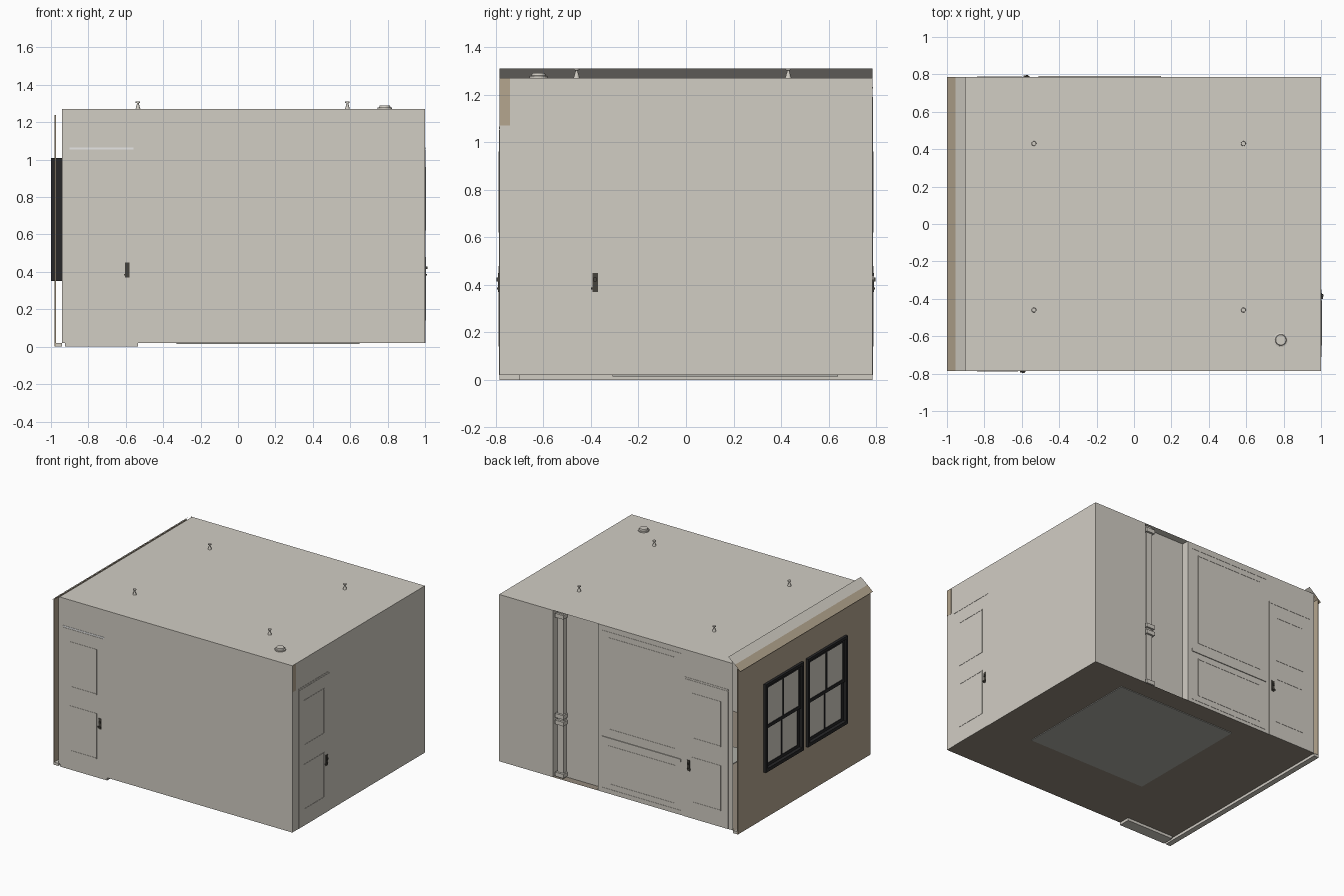
import bpy, bmesh, math

if "Cube" in bpy.data.objects:
    bpy.data.objects.remove(bpy.data.objects["Cube"])


def material(name, rgb):
    m = bpy.data.materials.new(name)
    m.diffuse_color = (*rgb, 1)
    m.use_nodes = True
    m.node_tree.nodes["Principled BSDF"].inputs["Base Color"].default_value = m.diffuse_color
    return m


WALL = material("warm grey plaster", (0.64, 0.61, 0.55))
TAN = material("tan siding", (0.46, 0.38, 0.275))
FLOOR = material("brown floor", (0.29, 0.25, 0.20))
RUG = material("grey rug", (0.42, 0.42, 0.385))
BLACK = material("black window frame", (0.02, 0.02, 0.021))
WHITE = material("white trim", (0.95, 0.95, 0.94))
METAL = material("dark bronze", (0.06, 0.055, 0.045))


def finish(name, bm, mat):
    me = bpy.data.meshes.new(name)
    bm.to_mesh(me)
    bm.free()
    me.materials.append(mat)
    ob = bpy.data.objects.new(name, me)
    bpy.context.collection.objects.link(ob)
    return ob


def boxes(name, mat, *spans):
    """One object made of boxes, each (x0, x1, y0, y1, z0, z1)."""
    bm = bmesh.new()
    for x0, x1, y0, y1, z0, z1 in spans:
        vs = bmesh.ops.create_cube(bm, size=1)["verts"]
        for v in vs:
            v.co = ((x0 + x1) / 2 + v.co.x * (x1 - x0),
                    (y0 + y1) / 2 + v.co.y * (y1 - y0),
                    (z0 + z1) / 2 + v.co.z * (z1 - z0))
    return finish(name, bm, mat)


def extruded(name, mat, path, a, b, axis):
    """Sheet made by sweeping an open path along z, or an (x, z) path along y."""
    bm = bmesh.new()
    place = (lambda p, t: (p[0], p[1], t)) if axis == "z" else (lambda p, t: (p[0], t, p[1]))
    rows = [[bm.verts.new(place(p, t)) for p in path] for t in (a, b)]
    for i in range(len(path) - 1):
        bm.faces.new((rows[0][i], rows[0][i + 1], rows[1][i + 1], rows[1][i]))
    return finish(name, bm, mat)


def sheet(name, mat, x0, x1, y0, y1, z):
    return extruded(name, mat, [(x0, z), (x1, z)], y0, y1, "y")


def turned(name, mat, x, y, profile, sides=16):
    """Solid of revolution from (radius, z) pairs."""
    bm = bmesh.new()
    rings = [[bm.verts.new((x + r * math.cos(i * math.tau / sides),
                            y + r * math.sin(i * math.tau / sides), z))
              for i in range(sides)] for r, z in profile]
    for lo, hi in zip(rings, rings[1:]):
        for i in range(sides):
            j = (i + 1) % sides
            bm.faces.new((lo[i], lo[j], hi[j], hi[i]))
    bm.faces.new(rings[-1])
    return finish(name, bm, mat)


Y, TOP, BASE = 0.785, 1.27, 0.02
IN = 0.73                         # plane of the back recess

# Room shell
extruded("front_wall", WALL, [(-0.94, -Y), (1, -Y)], BASE, TOP, "z")
extruded("right_wall", WALL, [(1, -Y), (1, Y)], BASE, TOP, "z")
extruded("back_wall", WALL, [(1, Y), (0.555, Y), (0.555, IN), (0.18, IN),
                             (0.18, Y), (-0.94, Y)], BASE, TOP, "z")
sheet("ceiling", WALL, -0.93, 1, -Y, Y, TOP)
sheet("floor", FLOOR, -0.98, 1, -Y, Y, BASE)
boxes("rug", RUG, (-0.33, 0.65, -0.31, 0.64, 0.015, 0.025))
boxes("corner_patch", TAN, (0.998, 1.001, -Y, -0.74, 1.07, TOP - 0.002))

# Siding wall with two window openings, made of strips around them
SX = -0.98
WZ0, WZ1 = 0.35, 1.01
WINDOWS = [(0.03, 0.48), (-0.49, -0.02)]
boxes("siding_wall", TAN,
      (SX, SX + 0.006, -Y, Y, 0, WZ0), (SX, SX + 0.006, -Y, Y, WZ1, 1.24),
      (SX, SX + 0.006, 0.48, Y, WZ0, WZ1), (SX, SX + 0.006, -Y, -0.49, WZ0, WZ1),
      (SX, SX + 0.006, -0.02, 0.03, WZ0, WZ1))
boxes("siding_sill_board", WALL, (SX + 0.006, -0.94, -Y, Y, 0, BASE))

# Sloping eave above the siding wall
extruded("eave_soffit", TAN, [(-1, 1.225), (-0.955, 1.265)], -Y, Y, "y")
extruded("eave_slope", WALL, [(-0.955, 1.265), (-0.90, 1.31)], -Y, Y, "y")

# Double-hung windows: frame, two sashes, centre bars, glass
for n, (a, b) in enumerate(WINDOWS):
    mid, zm = (a + b) / 2, (WZ0 + WZ1) / 2
    boxes(f"window_frame_{n}", BLACK,
          (-1, -0.94, a, a + 0.02, WZ0, WZ1), (-1, -0.94, b - 0.02, b, WZ0, WZ1),
          (-1, -0.94, a, b, WZ0, WZ0 + 0.025), (-1, -0.94, a, b, WZ1 - 0.02, WZ1))
    for part, z0, z1, x in (("lower", WZ0 + 0.02, zm + 0.012, -0.975),
                            ("upper", zm - 0.012, WZ1 - 0.015, -0.988)):
        boxes(f"{part}_sash_{n}", BLACK,
              (x, x + 0.012, a + 0.015, a + 0.04, z0, z1),
              (x, x + 0.012, b - 0.04, b - 0.015, z0, z1),
              (x, x + 0.012, a + 0.015, b - 0.015, z0, z0 + 0.025),
              (x, x + 0.012, a + 0.015, b - 0.015, z1 - 0.025, z1),
              (x, x + 0.012, mid - 0.007, mid + 0.007, z0, z1))
        boxes(f"{part}_glass_{n}", WALL, (x + 0.005, x + 0.008, a + 0.02, b - 0.02, z0, z1))


def on_wall(wall, u0, u1, z0, z1, depth):
    """Box span lying on the outside of a wall, u running along the wall."""
    if wall == "right":
        return (1 - 0.002, 1 + depth, u0, u1, z0, z1)
    if wall == "front":
        return (u0, u1, -Y - depth, -Y + 0.002, z0, z1)
    return (u0, u1, Y - 0.002, Y + depth, z0, z1)


def outline(wall, u0, u1, z0, z1, w=0.006, d=0.002):
    return [on_wall(wall, u0, u0 + w, z0, z1, d), on_wall(wall, u1 - w, u1, z0, z1, d),
            on_wall(wall, u0, u1, z0, z0 + w, d), on_wall(wall, u0, u1, z1 - w, z1, d)]


# Doors with panel mouldings, top slot and lever handle
DOORS = [("front", -0.90, -0.56, -0.592), ("right", -0.71, -0.35, -0.382),
         ("back", -0.90, -0.54, -0.572)]
for wall, a, b, h in DOORS:
    boxes(f"{wall}_door", WALL, on_wall(wall, a, b, BASE, 1.052, 0.002))
    boxes(f"{wall}_door_panels", WALL,
          *outline(wall, a + 0.06, b - 0.06, 0.14, 0.48, d=0.004),
          *outline(wall, a + 0.06, b - 0.06, 0.62, 0.96, d=0.004))
    boxes(f"{wall}_door_head", WHITE if wall == "front" else WALL,
          on_wall(wall, a, b, 1.055, 1.066, 0.002))
    boxes(f"{wall}_door_handle", METAL,
          on_wall(wall, h - 0.012, h + 0.012, 0.37, 0.45, 0.005),
          on_wall(wall, h - 0.006, h + 0.006, 0.415, 0.43, 0.012),
          on_wall(wall, h - 0.018, h + 0.008, 0.38, 0.39, 0.01))
boxes("front_threshold", WALL, (-0.925, -0.535, -Y, -0.70, 0, BASE))

# Back wall panelling: rail, base strip and panel mouldings
boxes("back_chair_rail", WALL, on_wall("back", -0.51, 0.145, 0.42, 0.44, 0.006))
boxes("back_panels", WALL, *outline("back", -0.46, 0.09, 0.50, 1.19),
      *outline("back", -0.46, 0.09, 0.09, 0.38),
      on_wall("back", -0.51, 0.145, 1.225, 1.232, 0.002),
      on_wall("back", -0.51, 0.145, 0.045, 0.055, 0.002))

# Pilaster in the back recess with bands
boxes("back_pilaster", WALL, (0.48, 0.53, IN, 0.765, BASE, TOP),
      *[(0.47, 0.54, IN, 0.78, z, z + 0.03) for z in (0.03, 0.42, 0.47, 1.22)])

# Ceiling lamp stems and smoke alarm
for n, (x, y) in enumerate((x, y) for x in (-0.535, 0.585) for y in (-0.46, 0.43)):
    turned(f"lamp_stem_{n}", WALL, x, y,
           [(0.013, TOP), (0.006, 1.295), (0.006, 1.302), (0.012, 1.304), (0.012, 1.31)])
turned("smoke_alarm", WALL, 0.785, -0.62,
       [(0.038, TOP), (0.038, 1.278), (0.030, 1.28), (0.027, 1.29)], 24)
